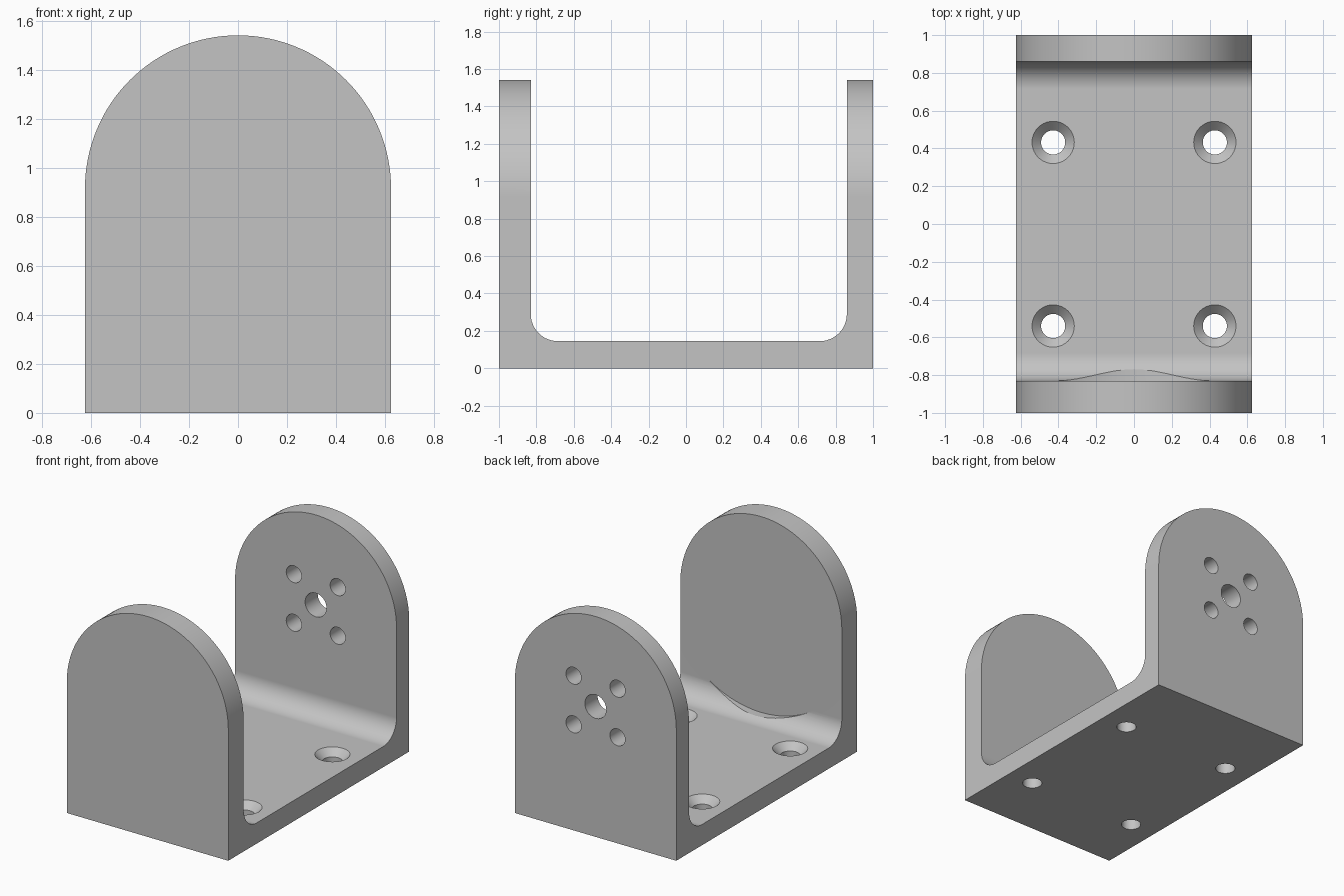
import bpy, bmesh, math
from mathutils import Vector

cube = bpy.data.objects.get("Cube")
if cube:
    bpy.data.objects.remove(cube, do_unlink=True)

grey = bpy.data.materials.new("plain grey")
grey.use_nodes = True
colour = (0.55, 0.55, 0.55, 1)
grey.diffuse_color = colour
grey.node_tree.nodes["Principled BSDF"].inputs["Base Color"].default_value = colour

HALF_WIDTH, ARCH_Z = 0.625, 0.917
FRONT_IN, BACK_IN, FLOOR, FILLET = -0.83, 0.86, 0.145, 0.145


def arc(cx, cy, r, start, end, steps):
    angles = [math.radians(start + (end - start) * i / steps) for i in range(steps + 1)]
    return [(cx + r * math.cos(a), cy + r * math.sin(a)) for a in angles]


def make_object(name, bm):
    bmesh.ops.recalc_face_normals(bm, faces=bm.faces)
    mesh = bpy.data.meshes.new(name)
    bm.to_mesh(mesh)
    bm.free()
    mesh.materials.append(grey)
    obj = bpy.data.objects.new(name, mesh)
    bpy.context.collection.objects.link(obj)
    return obj


def prism(name, points, place, depth):
    """Extrude a flat outline; place turns outline points into 3D."""
    bm = bmesh.new()
    face = bm.faces.new([bm.verts.new(place(*p)) for p in points])
    new = bmesh.ops.extrude_face_region(bm, geom=[face])["geom"]
    bmesh.ops.translate(bm, vec=Vector(depth),
                        verts=[v for v in new if isinstance(v, bmesh.types.BMVert)])
    return make_object(name, bm)


def cut(target, cutter, operation="DIFFERENCE"):
    mod = target.modifiers.new("cut", "BOOLEAN")
    mod.operation, mod.solver, mod.object = operation, "EXACT", cutter
    bpy.context.view_layer.objects.active = target
    bpy.ops.object.modifier_apply(modifier=mod.name)
    bpy.data.objects.remove(cutter, do_unlink=True)


def hole_along_y(x, z, r, start, end, sides=40):
    circle = arc(x, z, r, 0, 360, sides)[:-1]
    return prism("hole_cutter", circle, lambda a, b: (a, start, b), (0, end - start, 0))


def countersunk_hole(x, y, r, top_r):
    """Straight hole with a widening cone at the floor surface."""
    bm = bmesh.new()
    slope = top_r - r
    levels = [(-0.1, r), (FLOOR - slope, r), (FLOOR + 0.02, top_r + 0.02)]
    rings = [[bm.verts.new((a, b, z)) for a, b in arc(x, y, rad, 0, 360, 40)[:-1]]
             for z, rad in levels]
    for low, high in zip(rings, rings[1:]):
        for i in range(len(low)):
            j = (i + 1) % len(low)
            bm.faces.new((low[i], low[j], high[j], high[i]))
    bm.faces.new(rings[0])
    bm.faces.new(rings[-1])
    return make_object("countersink_cutter", bm)


# U-shaped section with filleted inner corners
section = [(-1, 0), (1, 0), (1, 1.8), (BACK_IN, 1.8)]
section += arc(BACK_IN - FILLET, FLOOR + FILLET, FILLET, 0, -90, 12)
section += arc(FRONT_IN + FILLET, FLOOR + FILLET, FILLET, 270, 180, 12)
section += [(FRONT_IN, 1.8), (-1, 1.8)]
bracket = prism("u_bracket", section, lambda y, z: (-0.8, y, z), (1.6, 0, 0))

# Rounded tops of both walls
outline = [(-HALF_WIDTH, -0.2), (HALF_WIDTH, -0.2)]
outline += arc(0, ARCH_Z, HALF_WIDTH, 0, 180, 64)
cut(bracket, prism("arch_cutter", outline, lambda x, z: (x, -1.2, z), (0, 2.4, 0)), "INTERSECT")

# Round clearance cut into the front fillet
cut(bracket, hole_along_y(0, ARCH_Z, 0.745, FRONT_IN, 0.2, 96))

# Shaft hole and four screw holes in the back wall
cut(bracket, hole_along_y(0, ARCH_Z - 0.005, 0.083, 0.7, 1.2))
for sx in (-1, 1):
    for sz in (-1, 1):
        cut(bracket, hole_along_y(sx * 0.17, ARCH_Z - 0.005 + sz * 0.17, 0.059, 0.7, 1.2))

# Countersunk mounting holes in the floor
for x in (-0.428, 0.428):
    for y in (-0.54, 0.432):
        cut(bracket, countersunk_hole(x, y, 0.064, 0.112))

# Smooth curves with crisp edges
bpy.ops.object.select_all(action="DESELECT")
bracket.select_set(True)
bpy.context.view_layer.objects.active = bracket
bpy.ops.object.shade_smooth_by_angle(angle=math.radians(20))
weighted = bracket.modifiers.new("even shading", "WEIGHTED_NORMAL")
weighted.keep_sharp = True
